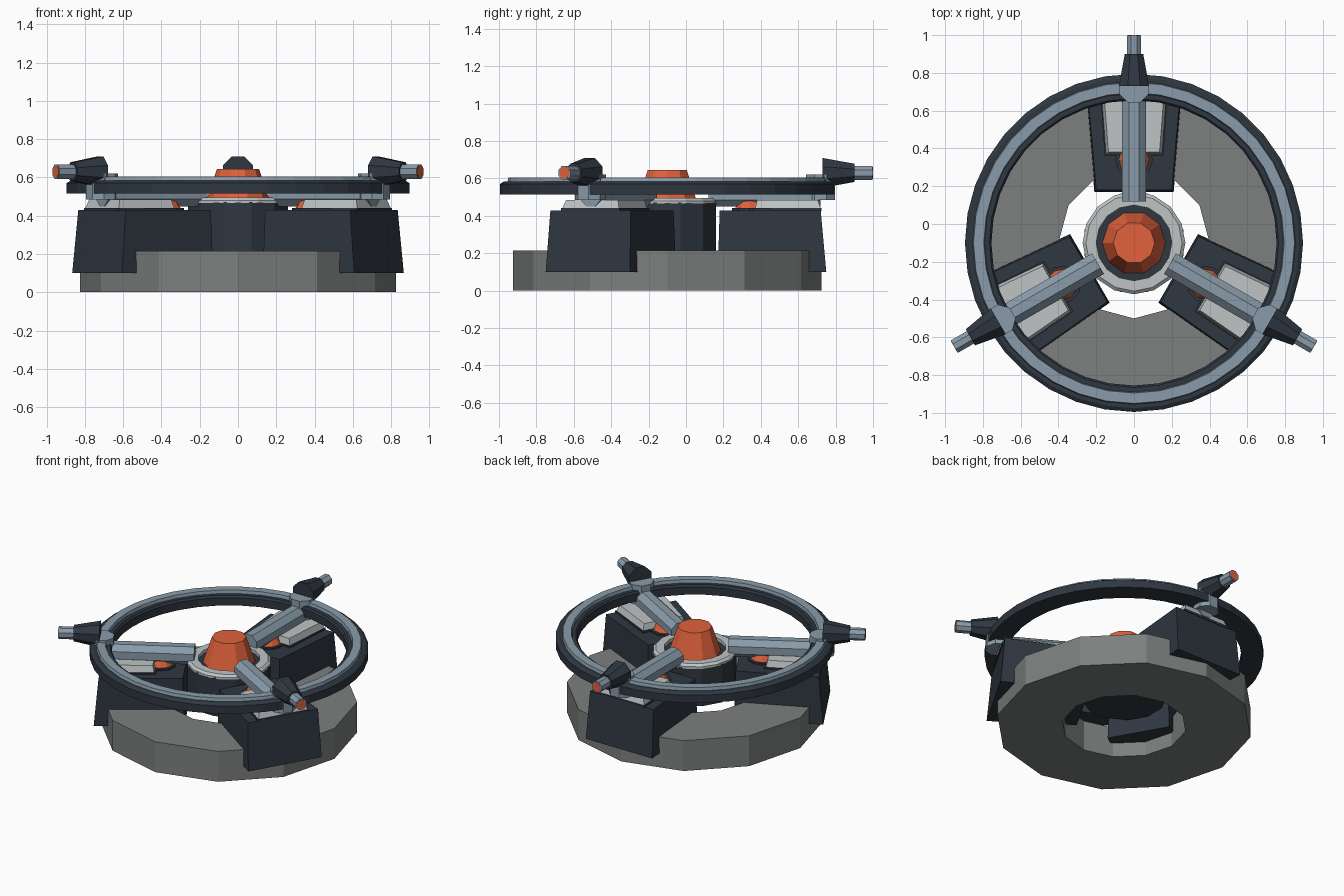
import bpy, bmesh
from math import pi, cos, sin
from mathutils import Matrix, Vector

if "Cube" in bpy.data.objects:
    bpy.data.objects.remove(bpy.data.objects["Cube"])

CENTER = Matrix.Translation((0, -0.1, 0))


def material(name, rgb):
    m = bpy.data.materials.new(name)
    m.diffuse_color = (*rgb, 1)
    m.use_nodes = True
    m.node_tree.nodes["Principled BSDF"].inputs["Base Color"].default_value = m.diffuse_color
    return m


DARK = material("dark_navy", (0.028, 0.038, 0.052))
STEEL = material("blue_steel", (0.25, 0.33, 0.40))
WHITE = material("pale_grey", (0.52, 0.55, 0.56))
ORANGE = material("orange", (0.75, 0.12, 0.045))
STONE = material("stone", (0.20, 0.215, 0.21))


def finish(bm, name, mat, matrix):
    bmesh.ops.recalc_face_normals(bm, faces=bm.faces)
    me = bpy.data.meshes.new(name)
    bm.to_mesh(me)
    bm.free()
    me.materials.append(mat)
    ob = bpy.data.objects.new(name, me)
    ob.matrix_world = CENTER @ matrix
    bpy.context.collection.objects.link(ob)
    return ob


def lathe(name, mat, profile, n, phase=0.0):
    """Closed (radius, z) loop swept around the centre."""
    bm = bmesh.new()
    loops = [[bm.verts.new((r * cos(phase + 2 * pi * i / n), r * sin(phase + 2 * pi * i / n), z))
              for r, z in profile] for i in range(n)]
    k = len(profile)
    for i in range(n):
        a, b = loops[i], loops[(i + 1) % n]
        for j in range(k):
            bm.faces.new((a[j], b[j], b[(j + 1) % k], a[(j + 1) % k]))
    return finish(bm, name, mat, Matrix())


def frustum(name, mat, p0, p1, r0, r1, n, matrix=Matrix()):
    """Tapered prism from p0 to p1, turned so flats face the axes."""
    p0, p1 = Vector(p0), Vector(p1)
    d = p1 - p0
    bm = bmesh.new()
    bmesh.ops.create_cone(bm, cap_ends=True, segments=n, radius1=r0, radius2=r1, depth=d.length,
                          matrix=Matrix.Translation((p0 + p1) / 2)
                          @ d.to_track_quat('Z', 'Y').to_matrix().to_4x4()
                          @ Matrix.Rotation(pi / n, 4, 'Z'))
    return finish(bm, name, mat, matrix)


def wedge(name, mat, bottom, top, matrix):
    """Six-sided block; each level = (y0, half_width0, y1, half_width1, z)."""
    bm = bmesh.new()
    lv = []
    for y0, w0, y1, w1, z in (bottom, top):
        lv.append([bm.verts.new(p) for p in ((-w0, y0, z), (w0, y0, z), (w1, y1, z), (-w1, y1, z))])
    for q in lv:
        bm.faces.new(q)
    for i in range(4):
        j = (i + 1) % 4
        bm.faces.new((lv[0][i], lv[0][j], lv[1][j], lv[1][i]))
    return finish(bm, name, mat, matrix)


# Base ring
lathe("base_ring", STONE, [(0.4, 0), (0.825, 0), (0.825, 0.215), (0.4, 0.215)], 12)

# Central hub
frustum("hub_column", DARK, (0, 0, 0.2), (0, 0, 0.472), 0.27, 0.27, 12)
lathe("hub_collar", WHITE, [(0.2, 0.465), (0.272, 0.465), (0.272, 0.48), (0.255, 0.495), (0.2, 0.495)], 16)
frustum("hub_cone", ORANGE, (0, 0, 0.465), (0, 0, 0.645), 0.17, 0.11, 10)

# Large wheel ring with its lighter top band
lathe("wheel_ring", DARK, [(0.755, 0.515), (0.895, 0.515), (0.895, 0.57), (0.875, 0.583), (0.765, 0.583),
                           (0.755, 0.57)], 36)
lathe("wheel_band", STEEL, [(0.79, 0.58), (0.855, 0.58), (0.85, 0.605), (0.795, 0.605)], 36)

# Three identical sectors
for k in range(3):
    m = Matrix.Rotation(k * 2 * pi / 3, 4, 'Z')
    s = f"_{k + 1}"
    # pedestal block with its top plates
    wedge("pedestal" + s, DARK, (0.27, 0.21, 0.85, 0.26, 0.1), (0.28, 0.2, 0.82, 0.248, 0.43), m)
    wedge("gasket" + s, DARK, (0.46, 0.155, 0.825, 0.18, 0.425), (0.46, 0.155, 0.825, 0.18, 0.441), m)
    wedge("deck_plate" + s, WHITE, (0.47, 0.148, 0.82, 0.175, 0.44), (0.48, 0.135, 0.805, 0.16, 0.485), m)
    # orange stud on a dark washer
    frustum("stud_washer" + s, DARK, (0, 0.44, 0.425), (0, 0.44, 0.441), 0.1, 0.1, 10, m)
    frustum("stud" + s, ORANGE, (0, 0.44, 0.44), (0, 0.44, 0.48), 0.082, 0.06, 10, m)
    # spoke, clamp and grip
    frustum("spoke" + s, STEEL, (0, 0.22, 0.512), (0, 0.82, 0.512), 0.068, 0.068, 8, m)
    frustum("clamp" + s, STEEL, (0, 0.82, 0.485), (0, 0.82, 0.62), 0.084, 0.084, 8, m)
    frustum("grip" + s, DARK, (0, 0.83, 0.63), (0, 1.0, 0.63), 0.086, 0.053, 8, m)
    frustum("grip_rod" + s, STEEL, (0, 0.99, 0.63), (0, 1.098, 0.63), 0.041, 0.041, 8, m)
    frustum("rod_cap" + s, ORANGE, (0, 1.09, 0.63), (0, 1.1, 0.63), 0.033, 0.033, 8, m)
